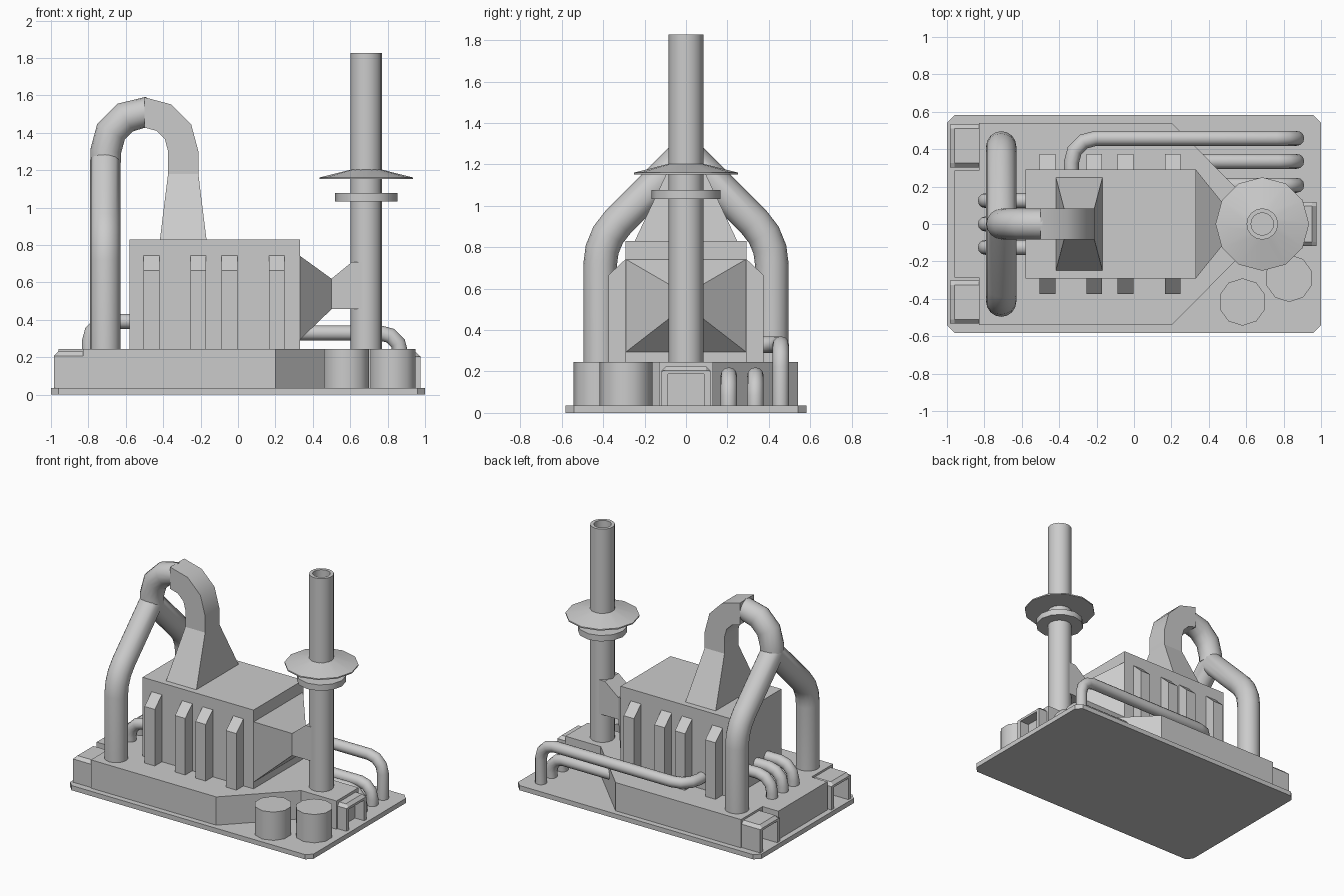
import bpy, bmesh
from math import sin, cos, tan, pi, radians
from mathutils import Vector

if "Cube" in bpy.data.objects:
    bpy.data.objects.remove(bpy.data.objects["Cube"])


def loft(name, rings, caps=True, closed=False, smooth=None):
    """Skin a list of equal-length vertex rings."""
    bm = bmesh.new()
    vs = [[bm.verts.new(p) for p in ring] for ring in rings]
    pairs = list(zip(vs, vs[1:])) + ([(vs[-1], vs[0])] if closed else [])
    for a, b in pairs:
        for i in range(len(a)):
            j = (i + 1) % len(a)
            bm.faces.new((a[i], a[j], b[j], b[i]))
    if caps and not closed:
        bm.faces.new(vs[0])
        bm.faces.new(vs[-1])
    bmesh.ops.recalc_face_normals(bm, faces=bm.faces)
    me = bpy.data.meshes.new(name)
    bm.to_mesh(me)
    bm.free()
    ob = bpy.data.objects.new(name, me)
    bpy.context.collection.objects.link(ob)
    if smooth:
        bpy.ops.object.select_all(action='DESELECT')
        ob.select_set(True)
        bpy.context.view_layer.objects.active = ob
        bpy.ops.object.shade_smooth_by_angle(angle=radians(smooth))
    return ob


def prism(name, outline, z0, z1):
    return loft(name, [[(x, y, z) for x, y in outline] for z in (z0, z1)])


def lathe(name, profile, cx, cy, n, closed=False, turn=0.0):
    rings = [[(cx + r * cos(2 * pi * (i + turn) / n), cy + r * sin(2 * pi * (i + turn) / n), z)
              for i in range(n)] for r, z in profile]
    return loft(name, rings, closed=closed, smooth=40)


def rounded(pts, cut, seg=3):
    """Round the inner corners of a path; cut = tangent length."""
    pts = [Vector(p) for p in pts]
    out = [pts[0]]
    for a, b, c in zip(pts, pts[1:], pts[2:]):
        p, q = b + (a - b).normalized() * cut, b + (c - b).normalized() * cut
        ang = (b - a).angle(c - b)
        rad = cut / tan(ang / 2)
        centre = b + (p + q - 2 * b).normalized() * (rad / cos(ang / 2))
        d0, d1 = p - centre, q - centre
        for k in range(seg + 1):
            t = k / seg
            out.append(centre + (d0 * sin((1 - t) * ang) + d1 * sin(t * ang)) / sin(ang))
    return out + [pts[-1]]


def tube(name, pts, r, side, n=12):
    """Mitred round tube along a flat path; side = normal of the path plane."""
    pts, side = [Vector(p) for p in pts], Vector(side)
    rings = []
    for i, p in enumerate(pts):
        d1 = (pts[i + 1] - p).normalized() if i + 1 < len(pts) else (p - pts[i - 1]).normalized()
        d0 = (p - pts[i - 1]).normalized() if i else d1
        t = (d0 + d1).normalized()
        nrm = side.cross(t) / max(t.dot(d1), .3)
        rings.append([p + nrm * r * cos(2 * pi * k / n) + side * r * sin(2 * pi * k / n)
                      for k in range(n)])
    return loft(name, rings, smooth=40)


def rect_x(x, hy, z0, z1):
    return [(x, -hy, z0), (x, hy, z0), (x, hy, z1), (x, -hy, z1)]


def port(name, x0, x1, y, half, top):
    """Open-ended channel with sloped top edges."""
    s = 1 if x1 > x0 else -1
    c, i = .022, half - .03
    rings = []
    for x, h in ((x0, top), (x1 - s * c, top), (x1, top - c + .002)):
        w = half - c
        prof = [(-half, .03), (-half, top - c), (-w, h), (w, h), (half, top - c), (half, .03),
                (i, .03), (i, top - .037), (-i, top - .037), (-i, .03)]
        rings.append([(x, y + a, z) for a, z in prof])
    return loft(name, rings)


# Base plate and stepped plinth
c = .04
prism("base_plate", [(-1, -.582 + c), (-1 + c, -.582), (1 - c, -.582), (1, -.582 + c),
                     (1, .582 - c), (1 - c, .582), (-1 + c, .582), (-1, .582 - c)], 0, .035)
half = [(-.96, .287), (-.83, .287), (-.83, .541), (.2, .541), (.61, .13), (.9, .13)]
prism("plinth", half + [(x, -y) for x, y in reversed(half)], .03, .245)

# Open ports at both ends
for s, tag in ((-1, "front"), (1, "back")):
    port("left_port_" + tag, -.83, -.983, s * .418, .115, .23)
port("right_port", .9, .975, 0, .118, .225)

# Furnace body with side fins
prism("furnace_body", [(-.58, -.292), (.332, -.292), (.332, .292), (-.58, .292)], .24, .83)
for s in (-1, 1):
    for k, x in enumerate((-.463, -.213, -.045, .207)):
        prof = [(.28, .24), (.375, .24), (.375, .665), (.292, .743), (.28, .743)]
        loft(f"fin_{'front' if s < 0 else 'back'}_{k}",
             [[(x + d, s * y, z) for y, z in prof] for d in (-.042, .042)])

# Funnel to the chimney
loft("exhaust_funnel", [rect_x(.33, .292, .293, .743), rect_x(.5, .08, .457, .62),
                        rect_x(.61, .08, .457, .71), rect_x(.66, .08, .457, .71)])

# Hood and square elbow on the roof
loft("hood", [[(x0, -h, z), (x1, -h, z), (x1, h, z), (x0, h, z)]
              for x0, x1, h, z in ((-.418, -.168, .25, .825), (-.374, -.212, .083, 1.18))])
section = ((.126, -.083), (.288, -.083), (.288, .083), (.126, .083))
rings = [[(-.5 + r, h, 1.18) for r, h in section]]
for a in (0, 30, 60, 90):
    ca, sa = cos(radians(a)), sin(radians(a))
    rings.append([(-.5 + r * ca, h, 1.302 + r * sa) for r, h in section])
loft("square_elbow", rings, smooth=40)

# Round elbow and the two downcomer legs
arc = [(-.5 + .207 * cos(radians(a)), 0, 1.302 + .207 * sin(radians(a)))
       for a in (90, 120, 150, 180)]
elbow = tube("round_elbow", [(-.45, 0, 1.509)] + arc + [(-.707, 0, 1.24)], .082, (0, 1, 0), 16)
for v in elbow.data.vertices:  # flush joint with the square elbow
    if v.co.x > -.52 and v.co.z > 1.3:
        v.co.x = -.5 if v.index >= 16 else -.49
legs = rounded([(-.71, -.415, .24), (-.71, -.415, .835), (-.71, 0, 1.25)], .12)
legs += [Vector((p.x, -p.y, p.z)) for p in reversed(legs[:-1])]
tube("downcomer_legs", legs, .081, (1, 0, 0), 16)

# Chimney stack, collar and hat
lathe("chimney", [(.084, .24), (.084, 1.828), (.06, 1.828), (.06, 1.6)], .686, 0, 16)
lathe("chimney_collar", [(.08, 1.033), (.167, 1.033), (.167, 1.077), (.08, 1.077)],
      .686, 0, 12, True)
lathe("chimney_hat", [(.08, 1.152), (.25, 1.152), (.25, 1.161), (.08, 1.204)], .686, 0, 12, True)

# Two small tanks
for k, (x, y) in enumerate(((.58, -.417), (.829, -.29))):
    lathe(f"tank_{k}", [(.127, .03), (.127, .245)], x, y, 10, turn=.5)

# Pipes at the left end
for k, y in enumerate((-.125, 0, .125)):
    tube(f"left_pipe_{k}", rounded([(-.55, y, .392), (-.795, y, .392), (-.795, y, .2)], .11),
         .04, (0, 1, 0))

# Pipes at the back right
for k, (x, y) in enumerate(((.3, .335), (.45, .207))):
    tube(f"low_pipe_{k}", rounded([(x, y, .18), (.87, y, .18), (.87, y, .03)], .1), .04, (0, 1, 0))
tube("long_pipe_bend", rounded([(-.335, .27, .33), (-.335, .458, .33), (.3, .458, .33)], .13),
     .04, (0, 0, 1))
tube("long_pipe_drop", rounded([(.3, .458, .33), (.87, .458, .33), (.87, .458, .03)], .11),
     .04, (0, 1, 0))
